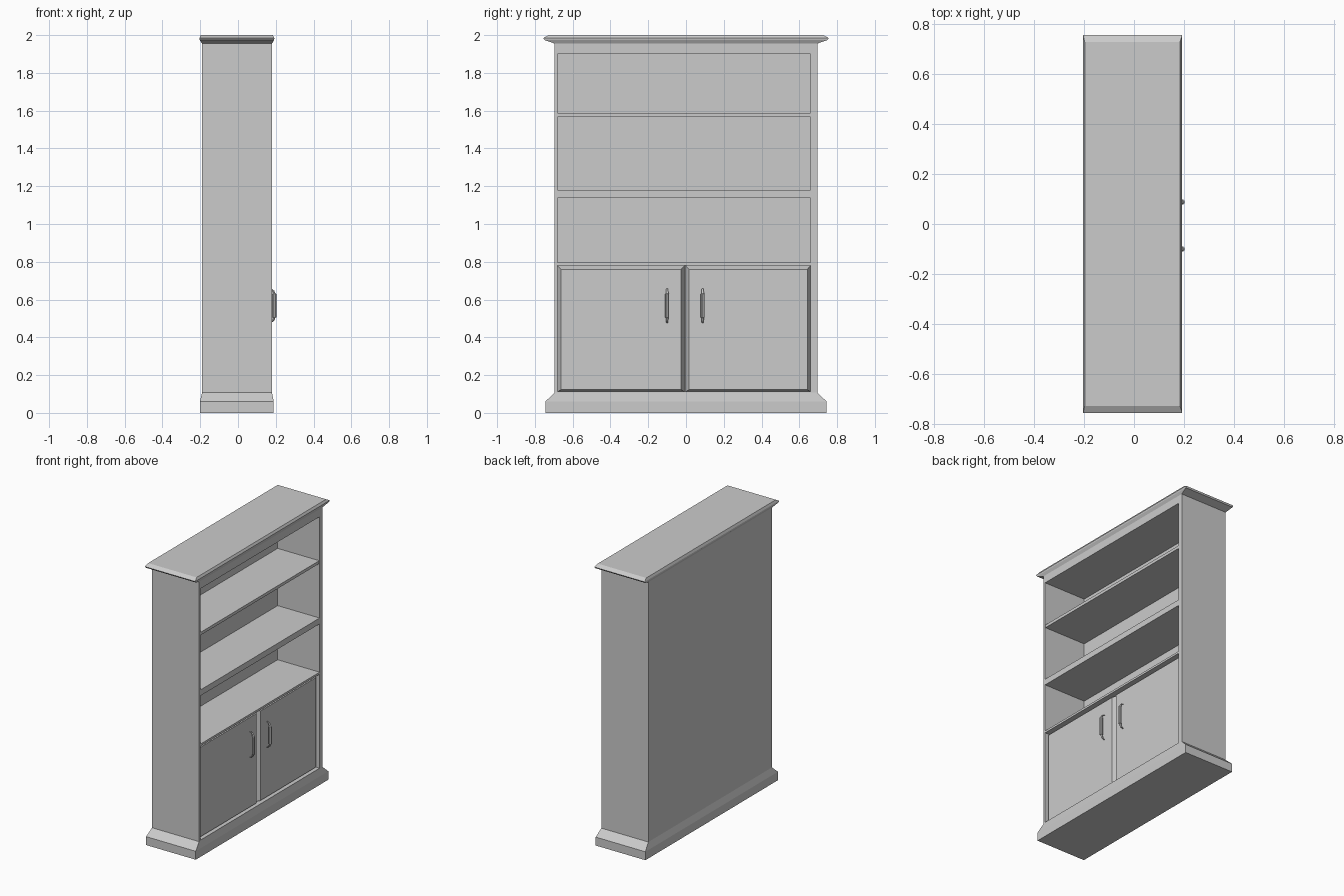
import bpy, bmesh
from math import pi, cos, sin

if "Cube" in bpy.data.objects:
    bpy.data.objects.remove(bpy.data.objects["Cube"])


def finish(name, bm):
    bmesh.ops.recalc_face_normals(bm, faces=bm.faces[:])
    me = bpy.data.meshes.new(name)
    bm.to_mesh(me)
    bm.free()
    ob = bpy.data.objects.new(name, me)
    bpy.context.collection.objects.link(ob)
    return ob


def bridge_rings(bm, rings):
    """Skin a closed solid through equal-sized rings of points."""
    vs = [[bm.verts.new(p) for p in r] for r in rings]
    n = len(vs[0])
    for a, b in zip(vs, vs[1:]):
        for i in range(n):
            j = (i + 1) % n
            bm.faces.new((a[i], a[j], b[j], b[i]))
    bm.faces.new(vs[0][::-1])
    bm.faces.new(vs[-1])


def rect_z(x0, x1, y, z):
    return [(x0, -y, z), (x1, -y, z), (x1, y, z), (x0, y, z)]


def rect_x(x, y0, y1, z0, z1):
    return [(x, y0, z0), (x, y1, z0), (x, y1, z1), (x, y0, z1)]


def solid(name, *ring_sets):
    bm = bmesh.new()
    for rings in ring_sets:
        bridge_rings(bm, rings)
    return finish(name, bm)


BX0, BX1, BY = -0.19, 0.18, 0.695      # carcass extents
OY0, OY1 = -0.68, 0.66                 # opening extents
BACK = -0.15                           # inner face of the back panel

# Carcass with two shelf bays and the door recess cut out of its front
carcass = solid("carcass", [rect_z(BX0, BX1, BY, 0.105), rect_z(BX0, BX1, BY, 1.957)])
bays = [(BACK, 1.18, 1.90), (BACK, 0.795, 1.138), (0.13, 0.112, 0.78)]
cutter = solid("bay_cutter", *[[rect_x(x, OY0, OY1, z0, z1), rect_x(0.3, OY0, OY1, z0, z1)]
                               for x, z0, z1 in bays])
cutter.hide_render = True
mod = carcass.modifiers.new("bays", 'BOOLEAN')
mod.operation = 'DIFFERENCE'
mod.solver = 'EXACT'
mod.object = cutter
bpy.context.view_layer.objects.active = carcass
bpy.ops.object.modifier_apply(modifier="bays")
bpy.data.objects.remove(cutter)

# Thin upper shelf
solid("upper_shelf", [rect_x(BACK, OY0, OY1, 1.566, 1.587),
                      rect_x(0.177, OY0, OY1, 1.566, 1.587)])

# Plinth with sloped top
solid("plinth", [rect_z(-0.202, 0.189, 0.745, 0), rect_z(-0.202, 0.189, 0.745, 0.06),
                 rect_z(BX0, BX1, BY, 0.107)])

# Flared crown moulding
solid("crown", [rect_z(BX0, BX1, BY, 1.955), rect_z(-0.203, 0.191, 0.749, 1.974),
                rect_z(-0.204, 0.193, 0.756, 1.984), rect_z(-0.197, 0.184, 0.728, 2.0)])

# Bevelled door panels
for side, y0, y1 in (("left", OY0, -0.008), ("right", -0.002, OY1)):
    solid(side + "_door", [rect_x(0.13, y0, y1, 0.112, 0.78),
                           rect_x(0.165, y0 + 0.018, y1 - 0.018, 0.123, 0.76)])


# Bow handles: thin curved ends with a thicker grip
def ring(x, y, z, r, n=10):
    return [(x + r * cos(2 * pi * i / n), y + r * sin(2 * pi * i / n), z) for i in range(n)]


half = [(0.160, 0.092, 0.004), (0.176, 0.088, 0.005), (0.186, 0.079, 0.006),
        (0.191, 0.065, 0.007), (0.192, 0.062, 0.011), (0.192, 0.052, 0.011)]
path = [(x, 0.568 + d, r) for x, d, r in half] + [(x, 0.568 - d, r) for x, d, r in half[::-1]]
for side, y in (("left", -0.10), ("right", 0.088)):
    h = solid(side + "_handle", [ring(x, y, z, r) for x, z, r in path])
    bpy.ops.object.select_all(action='DESELECT')
    h.select_set(True)
    bpy.context.view_layer.objects.active = h
    bpy.ops.object.shade_smooth_by_angle()
